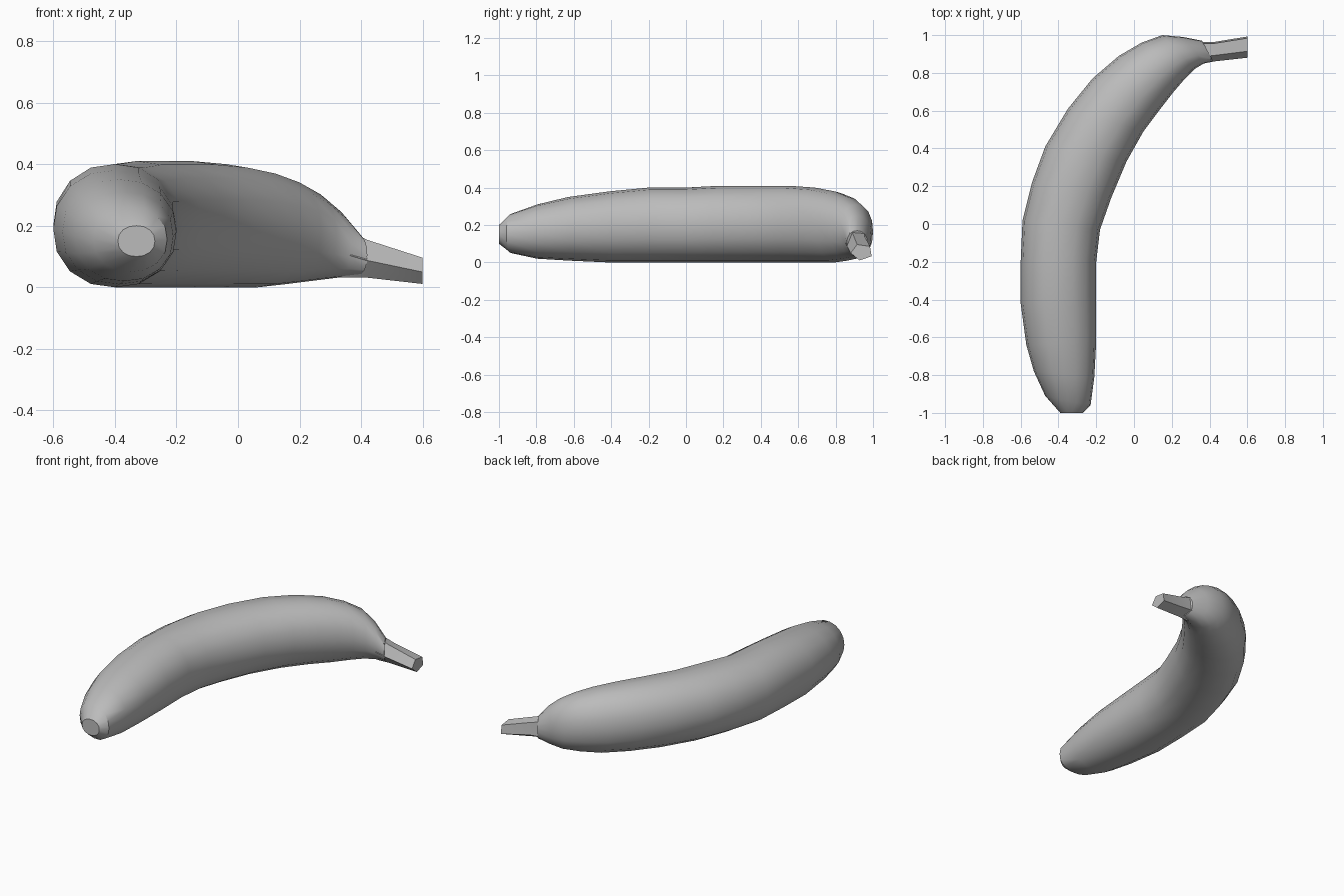
import bpy
import bmesh
import math
from mathutils import Vector

default_cube = bpy.data.objects.get("Cube")
if default_cube:
    bpy.data.objects.remove(default_cube, do_unlink=True)


def make_material(name, colour):
    material = bpy.data.materials.new(name)
    material.use_nodes = True
    material.diffuse_color = colour
    shader = material.node_tree.nodes["Principled BSDF"]
    shader.inputs["Base Color"].default_value = colour
    return material


def cross_section(mesh, section, sides, phase, fullness):
    """Upright ring between an outer and an inner point of the bend."""
    outer_x, outer_y, inner_x, inner_y, low, high = section
    outer = Vector((outer_x, outer_y, low / 2 + high / 2))
    inner = Vector((inner_x, inner_y, low / 2 + high / 2))
    centre = (outer + inner) / 2
    across = (outer - inner) / 2
    upward = Vector((0, 0, (high - low) / 2))
    ring = []
    for step in range(sides):
        angle = phase + math.tau * step / sides
        swell = 1 + fullness * abs(math.sin(2 * angle))
        offset = across * math.cos(angle) + upward * math.sin(angle)
        ring.append(mesh.verts.new(centre + offset * swell))
    return ring


def loft(name, sections, sides, material, phase=0, fullness=0, smooth_angle=30):
    """Skin a closed tube through the given cross-sections."""
    mesh = bmesh.new()
    rings = [cross_section(mesh, s, sides, phase, fullness) for s in sections]
    for first, second in zip(rings, rings[1:]):
        for step in range(sides):
            following = (step + 1) % sides
            mesh.faces.new((first[step], first[following],
                            second[following], second[step]))
    mesh.faces.new(rings[0])
    mesh.faces.new(rings[-1])
    bmesh.ops.recalc_face_normals(mesh, faces=mesh.faces)

    data = bpy.data.meshes.new(name)
    mesh.to_mesh(data)
    mesh.free()
    data.materials.append(material)
    part = bpy.data.objects.new(name, data)
    bpy.context.collection.objects.link(part)

    bpy.ops.object.select_all(action="DESELECT")
    part.select_set(True)
    bpy.context.view_layer.objects.active = part
    bpy.ops.object.shade_smooth_by_angle(angle=math.radians(smooth_angle))
    return part


peel = make_material("plain grey peel", (0.5, 0.5, 0.5, 1))

# Curved fruit: outer x and y, inner x and y, lowest and highest z
body_sections = [
    (-.39, -1, -.27, -1, .1, .2),
    (-.47, -.91, -.23, -.96, .05, .26),
    (-.53, -.78, -.21, -.81, .02, .31),
    (-.57, -.64, -.2, -.62, .01, .35),
    (-.6, -.42, -.2, -.4, 0, .38),
    (-.6, -.2, -.2, -.2, 0, .4),
    (-.59, .02, -.18, -.03, 0, .4),
    (-.54, .22, -.12, .14, 0, .41),
    (-.47, .41, -.04, .33, 0, .41),
    (-.35, .61, .05, .49, 0, .41),
    (-.22, .77, .14, .61, 0, .4),
    (-.08, .89, .21, .7, 0, .38),
    (.04, .96, .27, .77, .01, .35),
    (.15, 1, .32, .82, .02, .31),
    (.26, .99, .37, .85, .03, .25),
    (.36, .97, .42, .86, .04, .17),
]
loft("banana_body", body_sections, 16, peel, fullness=.03, smooth_angle=35)

# Faceted stalk, starting inside the fruit
stem_sections = [
    (.3, .97, .36, .85, .03, .2),
    (.42, .97, .42, .86, .03, .16),
    (.6, 1, .6, .88, .01, .1),
]
loft("banana_stem", stem_sections, 5, peel,
     phase=math.radians(43), smooth_angle=20)
